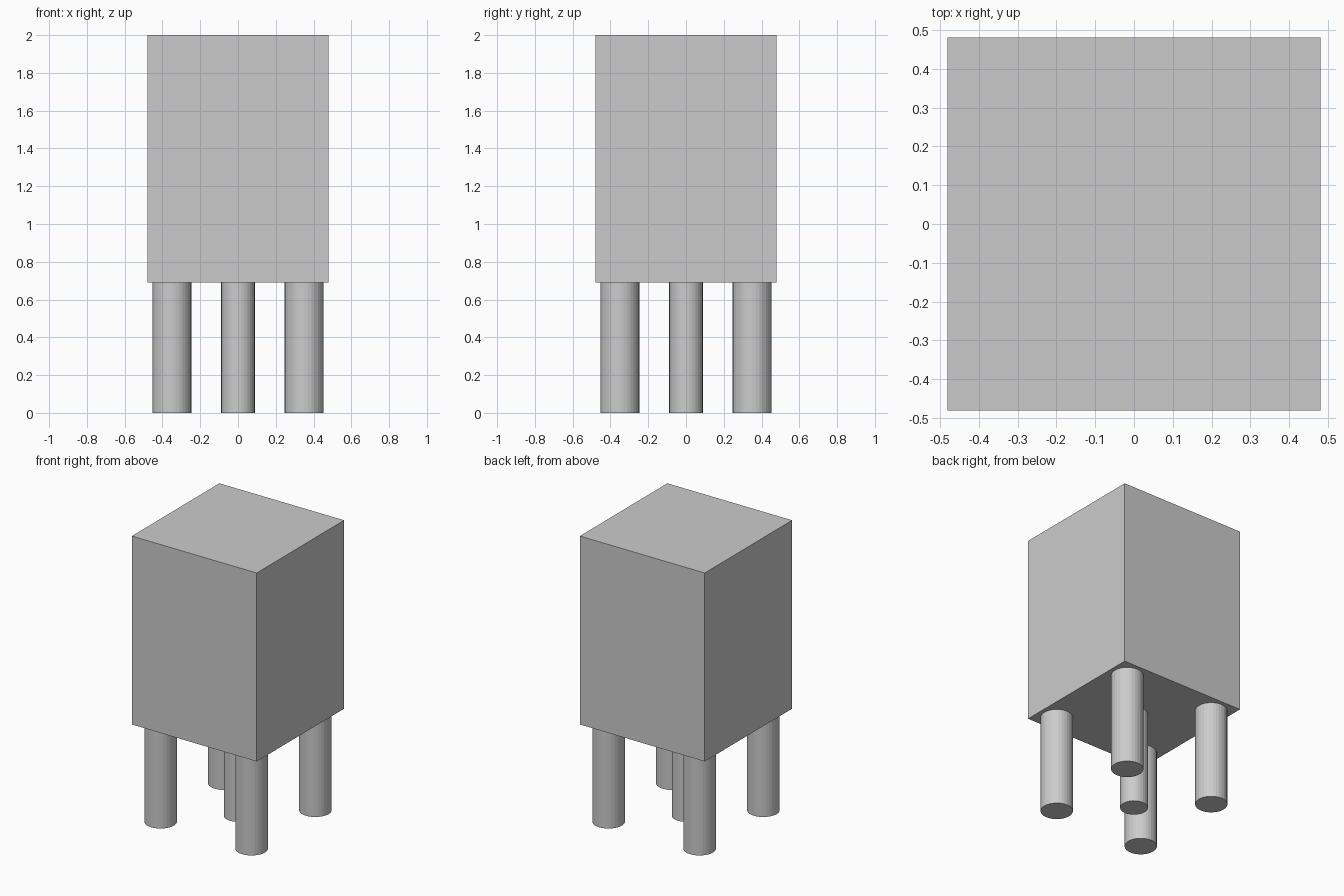
import bpy

if "Cube" in bpy.data.objects:
    bpy.data.objects.remove(bpy.data.objects["Cube"], do_unlink=True)

HALF_WIDTH = 0.48
LEG_HEIGHT = 0.69
TOTAL_HEIGHT = 2.0
LEG_OFFSET = 0.35

grey = bpy.data.materials.new("plain_grey")
grey.use_nodes = True
colour = (0.6, 0.6, 0.6, 1)
grey.diffuse_color = colour
grey.node_tree.nodes["Principled BSDF"].inputs["Base Color"].default_value = colour


def finish(name):
    """Name the new part and give it the grey material."""
    part = bpy.context.object
    part.name = name
    part.data.materials.append(grey)
    return part


def add_leg(name, x, y, radius):
    bpy.ops.mesh.primitive_cylinder_add(
        vertices=32, radius=radius, depth=LEG_HEIGHT,
        location=(x, y, LEG_HEIGHT / 2))
    finish(name)


# Tall box body
body_height = TOTAL_HEIGHT - LEG_HEIGHT
bpy.ops.mesh.primitive_cube_add(size=1, location=(0, 0, LEG_HEIGHT + body_height / 2))
body = finish("body")
body.scale = (2 * HALF_WIDTH, 2 * HALF_WIDTH, body_height)
bpy.ops.object.transform_apply(location=False, rotation=False, scale=True)

# Four corner legs
for side, sx in (("left", 1), ("right", -1)):
    for end, sy in (("front", -1), ("back", 1)):
        add_leg(f"{end}_{side}_leg", sx * LEG_OFFSET, sy * LEG_OFFSET, 0.103)

# Slimmer leg in the middle
add_leg("centre_leg", 0, 0, 0.089)
